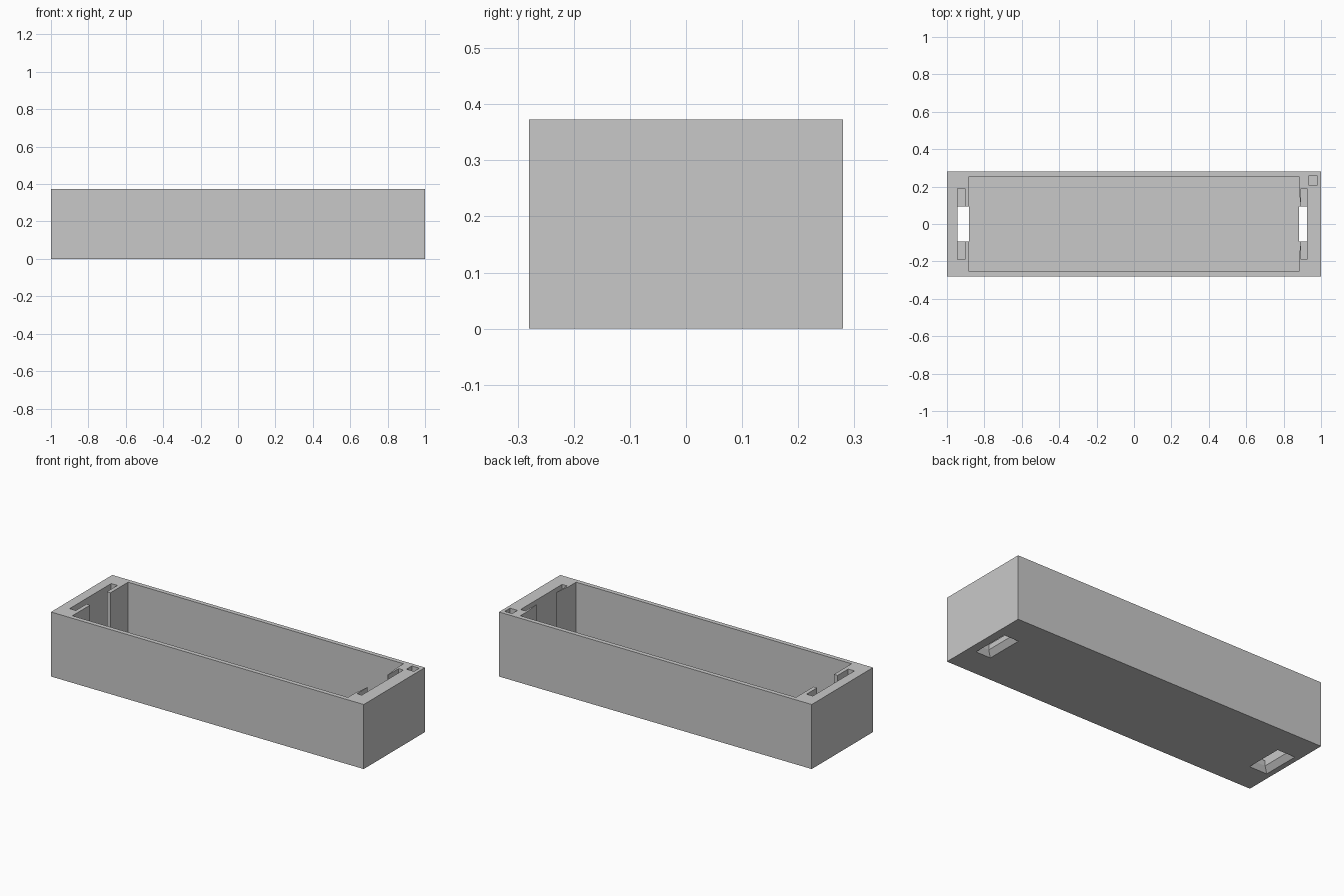
import bpy, bmesh

cube = bpy.data.objects.get("Cube")
if cube:
    bpy.data.objects.remove(cube, do_unlink=True)

LENGTH, WIDTH, HEIGHT = 2.0, 0.56, 0.373
FLOOR = 0.06      # floor thickness
INNER_X, INNER_Y = 0.881, 0.254
TOP = HEIGHT + 0.05

grey = bpy.data.materials.new("plain_grey")
grey.use_nodes = True
colour = (0.584, 0.584, 0.584, 1)
grey.diffuse_color = colour
grey.node_tree.nodes["Principled BSDF"].inputs["Base Color"].default_value = colour


def loft(name, lower, upper, z0, z1):
    """Solid between two outlines with the same number of corners."""
    bm = bmesh.new()
    a = [bm.verts.new((x, y, z0)) for x, y in lower]
    b = [bm.verts.new((x, y, z1)) for x, y in upper]
    bm.faces.new(a[::-1])
    bm.faces.new(b)
    for i in range(len(a)):
        j = (i + 1) % len(a)
        bm.faces.new((a[i], a[j], b[j], b[i]))
    bmesh.ops.recalc_face_normals(bm, faces=bm.faces)
    mesh = bpy.data.meshes.new(name)
    bm.to_mesh(mesh)
    bm.free()
    mesh.materials.append(grey)
    obj = bpy.data.objects.new(name, mesh)
    bpy.context.collection.objects.link(obj)
    return obj


def rect(x0, x1, y0, y1):
    return [(x0, y0), (x1, y0), (x1, y1), (x0, y1)]


def box(name, x0, x1, y0, y1, z0, z1):
    r = rect(x0, x1, y0, y1)
    return loft(name, r, r, z0, z1)


def cut(target, cutter):
    """Subtract the cutter, then discard it."""
    cutter.hide_render = True
    mod = target.modifiers.new("cut", 'BOOLEAN')
    mod.operation = 'DIFFERENCE'
    mod.solver = 'EXACT'
    mod.object = cutter
    bpy.context.view_layer.objects.active = target
    bpy.ops.object.modifier_apply(modifier=mod.name)
    bpy.data.objects.remove(cutter, do_unlink=True)


# Tray body and main compartment
tray = box("tray_body", -LENGTH / 2, LENGTH / 2, -WIDTH / 2, WIDTH / 2, 0, HEIGHT)
cut(tray, box("compartment", -INNER_X, INNER_X, -INNER_Y, INNER_Y, FLOOR, TOP))

# End slots, openings into the compartment, and flared holes through the floor
SLOT_Y, HOLE_Y = 0.19, 0.093
FLARE_X, FLARE_Y, FLARE_Z = 0.026, 0.018, 0.03
for side, slot_in, slot_out in ((-1, 0.904, 0.944), (1, 0.894, 0.925)):
    def span(a, b):
        return sorted((side * a, side * b))

    cut(tray, box("slot", *span(slot_in, slot_out), -SLOT_Y, SLOT_Y, FLOOR, TOP))
    cut(tray, box("notch", *span(INNER_X - 0.03, slot_out), -HOLE_Y, HOLE_Y, FLOOR, TOP))
    x0, x1 = span(INNER_X, slot_out)
    cut(tray, box("floor_hole", x0, x1, -HOLE_Y, HOLE_Y, -0.05, FLOOR + 0.01))
    cut(tray, loft("floor_flare",
                   rect(x0 - FLARE_X, x1 + FLARE_X, -HOLE_Y - FLARE_Y, HOLE_Y + FLARE_Y),
                   rect(x0, x1, -HOLE_Y, HOLE_Y), -0.001, FLARE_Z))

# Tapered inner faces on the left end flaps
for s in (-1, 1):
    wedge = [(INNER_X - 0.02, s * SLOT_Y), (INNER_X, s * SLOT_Y),
             (INNER_X + 0.011, s * (HOLE_Y - 0.003)), (INNER_X - 0.02, s * (HOLE_Y - 0.003))]
    cut(tray, loft("flap_taper", wedge, wedge, FLOOR, TOP))

# Small square pocket in the back left corner
cut(tray, box("corner_pocket", 0.932, 0.98, 0.208, 0.256, HEIGHT - 0.15, TOP))
